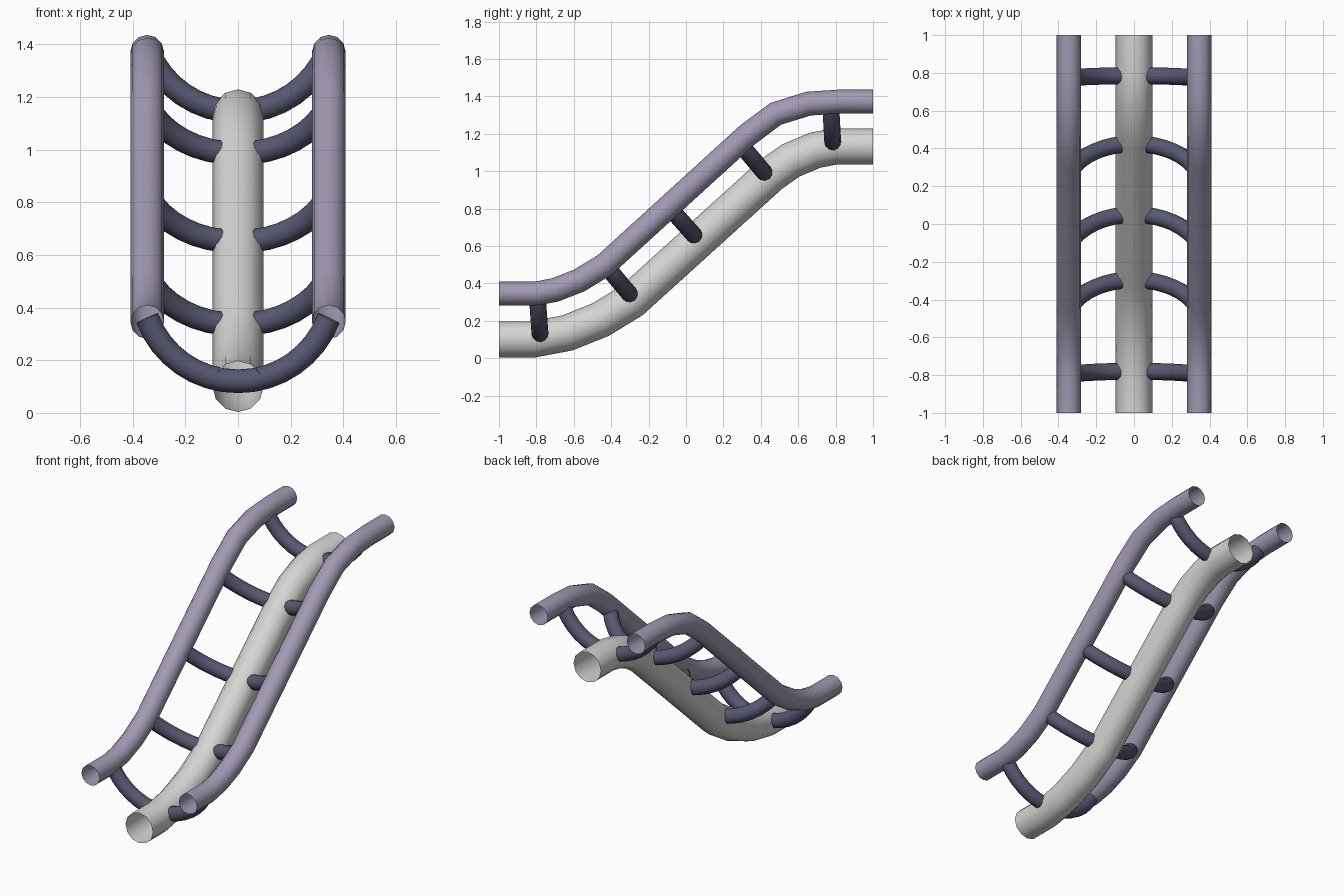
import bpy, math
from mathutils import Vector

if "Cube" in bpy.data.objects:
    bpy.data.objects.remove(bpy.data.objects["Cube"])


def material(name, rgb):
    m = bpy.data.materials.new(name)
    m.diffuse_color = (*rgb, 1)
    m.use_nodes = True
    m.node_tree.nodes["Principled BSDF"].inputs["Base Color"].default_value = m.diffuse_color
    return m


GREY = material("light grey", (0.66, 0.66, 0.64))
LILAC = material("lilac grey", (0.36, 0.32, 0.45))
SLATE = material("dark slate", (0.095, 0.095, 0.165))


def tube(name, path, radius, side, mat, sides=12):
    """Open-ended tube along a planar path; side is the plane's normal."""
    path = [Vector(p) for p in path]
    side = Vector(side).normalized()
    verts, faces = [], []
    n = len(path)
    for i, p in enumerate(path):
        a = (p - path[i - 1]).normalized() if i else None
        b = (path[i + 1] - p).normalized() if i < n - 1 else None
        t = ((a or b) + (b or a)).normalized()
        up = side.cross(t)
        mitre = 1 / max(0.5, t.dot(a or b))
        for k in range(sides):
            w = 2 * math.pi * k / sides
            verts.append(p + side * radius * math.cos(w)
                         + up * radius * mitre * math.sin(w))
    for i in range(n - 1):
        for k in range(sides):
            j = (k + 1) % sides
            faces.append((i * sides + k, i * sides + j,
                          (i + 1) * sides + j, (i + 1) * sides + k))
    me = bpy.data.meshes.new(name)
    me.from_pydata(verts, [], faces)
    me.materials.append(mat)
    me.polygons.foreach_set("use_smooth", [True] * len(faces))
    ob = bpy.data.objects.new(name, me)
    bpy.context.collection.objects.link(ob)
    return ob


# Central spine tube (y, z profile)
spine = [(-1, .10), (-.82, .10), (-.635, .135), (-.455, .207), (-.29, .308),
         (.455, .983), (.56, 1.057), (.69, 1.112), (.795, 1.132), (1, 1.132)]
tube("spine", [(0, y, z) for y, z in spine], 0.097, (1, 0, 0), GREY)

# Two running rails
rail = [(-1, .345), (-.805, .345), (-.70, .365), (-.572, .415), (-.435, .498),
        (.33, 1.195), (.48, 1.307), (.655, 1.361), (.82, 1.372), (1, 1.372)]
for s, label in ((-1, "left"), (1, "right")):
    tube("rail_" + label, [(s * .345, y, z) for y, z in rail],
         0.064, (1, 0, 0), LILAC)

# Curved cross ties: spine point and rail point, as (y, z)
ties = [((-.78, .12), (-.797, .36)), ((-.295, .335), (-.45, .52)),
        ((.05, .65), (-.108, .828)), ((.425, .985), (.27, 1.17)),
        ((.785, 1.145), (.772, 1.383))]
for i, (lo, hi) in enumerate(ties):
    lo, hi = Vector((0, *lo)), Vector((0, *hi))
    h = (hi - lo).length
    up = (hi - lo) / h
    R = (.345 ** 2 + h * h) / (2 * h)
    end = math.asin(.345 / R)
    path = []
    for k in range(17):
        w = end * (k / 8 - 1)
        path.append(Vector((R * math.sin(w), 0, 0)) + lo + up * R * (1 - math.cos(w)))
    tube(f"cross_tie_{i + 1}", path, 0.045, up.cross(Vector((1, 0, 0))), SLATE)
